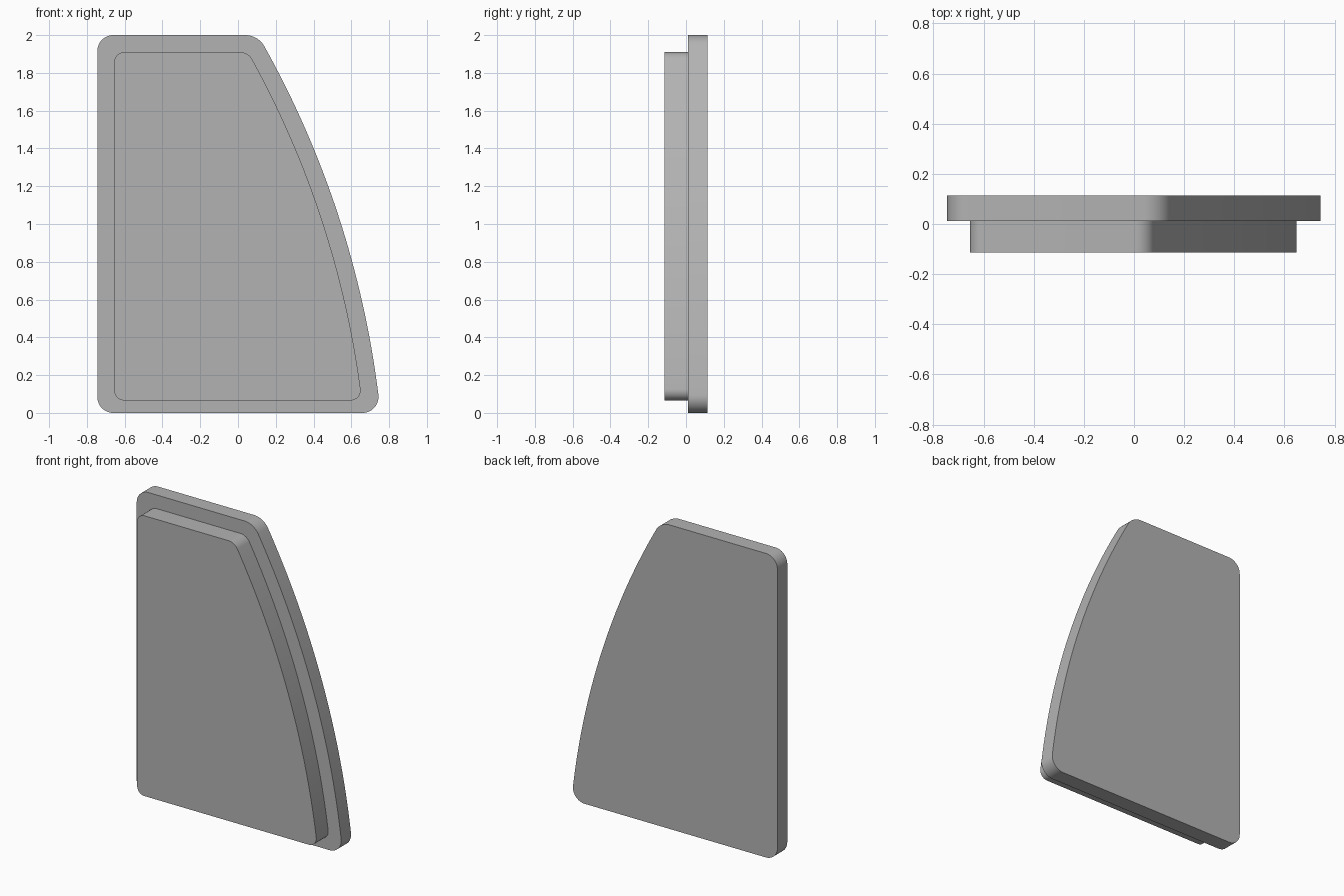
import bpy, bmesh, math
from math import pi

cube = bpy.data.objects.get("Cube")
if cube:
    bpy.data.objects.remove(cube, do_unlink=True)

grey = bpy.data.materials.new("plain grey")
grey.use_nodes = True
colour = (0.45, 0.45, 0.45, 1)
grey.diffuse_color = colour
grey.node_tree.nodes["Principled BSDF"].inputs["Base Color"].default_value = colour

# Centre and radius of the large arc that forms the bowed side
ARC_X, ARC_Z, ARC_R = -4.29, -0.53, 5.072


def arc(cx, cz, r, start, end, steps):
    return [(cx + r * math.cos(start + (end - start) * i / steps),
             cz + r * math.sin(start + (end - start) * i / steps))
            for i in range(steps + 1)]


def outline(left, bottom, top, bow_radius, r, top_r):
    """Rounded panel: straight left, top and bottom, bowed right side."""
    def bow_corner(z, radius):
        reach = bow_radius - radius
        angle = math.asin((z - ARC_Z) / reach)
        return ARC_X + reach * math.cos(angle), z, angle

    bx, bz, low = bow_corner(bottom + r, r)
    tx, tz, high = bow_corner(top - top_r, top_r)
    points = arc(left + r, bottom + r, r, pi, 1.5 * pi, 12)
    points += arc(bx, bz, r, -pi / 2, low, 12)
    points += arc(ARC_X, ARC_Z, bow_radius, low, high, 32)[1:-1]
    points += arc(tx, tz, top_r, high, pi / 2, 12)
    points += arc(left + r, top - r, r, pi / 2, pi, 12)
    return points


def panel(name, points, front, back):
    bm = bmesh.new()
    face = bm.faces.new([bm.verts.new((x, front, z)) for x, z in points])
    side = bmesh.ops.extrude_face_region(bm, geom=[face])["geom"]
    moved = [v for v in side if isinstance(v, bmesh.types.BMVert)]
    bmesh.ops.translate(bm, verts=moved, vec=(0, back - front, 0))
    bmesh.ops.recalc_face_normals(bm, faces=bm.faces)
    mesh = bpy.data.meshes.new(name)
    bm.to_mesh(mesh)
    bm.free()
    mesh.materials.append(grey)
    obj = bpy.data.objects.new(name, mesh)
    bpy.context.collection.objects.link(obj)
    bpy.ops.object.select_all(action="DESELECT")
    obj.select_set(True)
    bpy.context.view_layer.objects.active = obj
    bpy.ops.object.shade_smooth_by_angle(angle=math.radians(30))


# Wide plate at the back, with a smaller raised panel on its front
panel("back_plate", outline(-0.745, 0, 2, ARC_R, 0.085, 0.115), 0.011, 0.113)
panel("front_panel", outline(-0.655, 0.066, 1.91, ARC_R - 0.09, 0.053, 0.075), -0.113, 0.011)
